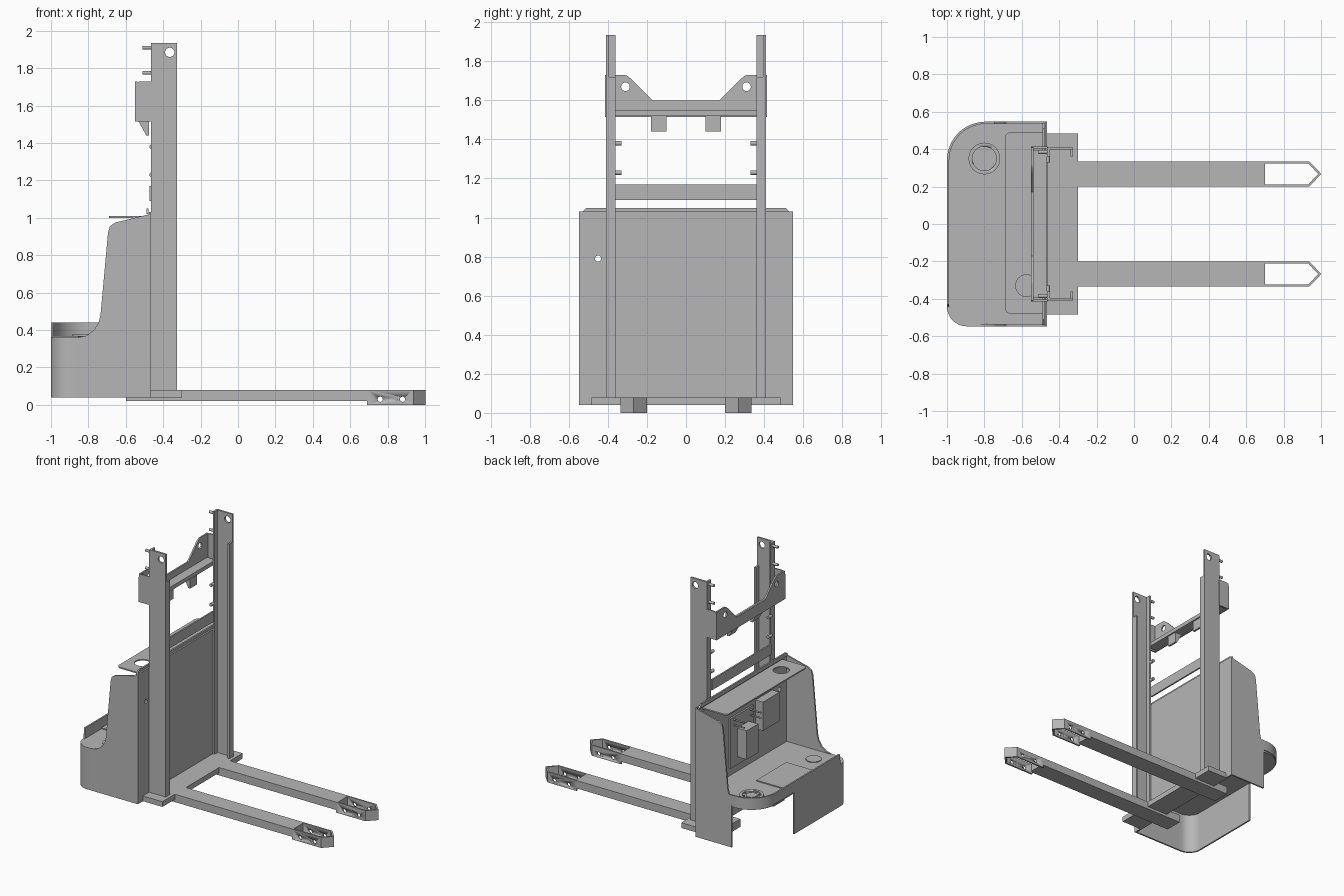
import bpy
import bmesh
from math import cos, sin, radians
from mathutils import Matrix, Vector

default_cube = bpy.data.objects.get("Cube")
if default_cube:
    bpy.data.objects.remove(default_cube, do_unlink=True)

# One bare-metal grey for every part
grey = bpy.data.materials.new("plain_grey")
grey.use_nodes = True
shade = (0.47, 0.47, 0.47, 1)
grey.diffuse_color = shade
grey.node_tree.nodes["Principled BSDF"].inputs["Base Color"].default_value = shade


def finish(bm, name, smooth=False):
    bmesh.ops.recalc_face_normals(bm, faces=bm.faces)
    mesh = bpy.data.meshes.new(name)
    bm.to_mesh(mesh)
    bm.free()
    mesh.materials.append(grey)
    part = bpy.data.objects.new(name, mesh)
    bpy.context.collection.objects.link(part)
    if smooth:
        smooth_part(part)
    return part


def smooth_part(part):
    bpy.ops.object.select_all(action="DESELECT")
    part.select_set(True)
    bpy.context.view_layer.objects.active = part
    bpy.ops.object.shade_smooth_by_angle(angle=radians(30))


def apply_modifiers(part):
    graph = bpy.context.evaluated_depsgraph_get()
    mesh = bpy.data.meshes.new_from_object(part.evaluated_get(graph))
    part.modifiers.clear()
    part.data = mesh


def box(name, xs, ys, zs):
    bm = bmesh.new()
    bmesh.ops.create_cube(bm, size=1)
    for v in bm.verts:
        v.co = Vector([(lo + hi) / 2 + c * (hi - lo) for c, (lo, hi) in zip(v.co, (xs, ys, zs))])
    return finish(bm, name)


def prism(name, outline, place, depth, smooth=False):
    """Extrude a flat outline; place maps (u, v) to the first face, depth is a vector."""
    bm = bmesh.new()
    face = bm.faces.new([bm.verts.new(place(u, v)) for u, v in outline])
    extruded = bmesh.ops.extrude_face_region(bm, geom=[face])["geom"]
    bmesh.ops.translate(bm, vec=depth, verts=[g for g in extruded if isinstance(g, bmesh.types.BMVert)])
    return finish(bm, name, smooth)


def rod(name, centre, radius, length, axis):
    bm = bmesh.new()
    turn = Vector((0, 0, 1)).rotation_difference(Vector(axis)).to_matrix().to_4x4()
    bmesh.ops.create_cone(bm, cap_ends=True, segments=24, radius1=radius, radius2=radius,
                          depth=length, matrix=Matrix.Translation(centre) @ turn)
    return finish(bm, name, True)


def drill(part, centre, radius, axis):
    cutter = rod("hole_cutter", centre, radius, 0.2, axis)
    cutter.hide_render = True
    cut = part.modifiers.new("hole", "BOOLEAN")
    cut.operation = "DIFFERENCE"
    cut.object = cutter
    bpy.context.view_layer.update()
    apply_modifiers(part)
    bpy.data.objects.remove(cutter, do_unlink=True)


def arc(cx, cy, radius, start, end, steps=12):
    angles = [radians(start + (end - start) * i / steps) for i in range(steps + 1)]
    return [(cx + radius * cos(a), cy + radius * sin(a)) for a in angles]


def sheet(name, path, bottom, top, thickness=0.012):
    """Standing sheet metal along a plan path, with a height rule for its top edge."""
    bm = bmesh.new()
    rows = [(bm.verts.new((x, y, bottom)), bm.verts.new((x, y, top(x, y)))) for x, y in path]
    for a, b in zip(rows, rows[1:]):
        bm.faces.new((a[0], b[0], b[1], a[1]))
    part = finish(bm, name)
    solid = part.modifiers.new("thickness", "SOLIDIFY")
    solid.thickness = thickness
    solid.offset = 0
    solid.use_even_offset = True
    bpy.context.view_layer.update()
    apply_modifiers(part)
    smooth_part(part)
    return part


X, Y, Z = (1, 0, 0), (0, 1, 0), (0, 0, 1)

# Sloping upper edge of the body sides
side_edge = [(-0.86, 0.36), (-0.81, 0.37), (-0.77, 0.4), (-0.745, 0.44), (-0.735, 0.48),
             (-0.695, 0.92), (-0.685, 0.955), (-0.655, 0.975), (-0.47, 1.02)]


def edge_height(x, y):
    rim = 0.44 if y > -0.44 else 0.36
    height = side_edge[0][1] if x < side_edge[0][0] else side_edge[-1][1]
    for (xa, za), (xb, zb) in zip(side_edge, side_edge[1:]):
        if xa <= x <= xb:
            height = za + (zb - za) * (x - xa) / (xb - xa)
    return max(rim, height)


# Body skin: full near side and end, panel on the step side, rim bridging the step well
half, end, well, floor_z = 0.541, -0.994, 0.12, 0.36
near_corner = arc(end + 0.1, -half + 0.1, 0.1, 270, 180)
step_corner = arc(end + 0.2, half - 0.2, 0.2, 90, 180)
near_path = [(x, -half) for x, z in reversed(side_edge)] + near_corner
sheet("body_side_and_end", near_path + [(end, -0.43), (end, well)], 0.04, edge_height)
sheet("step_side_panel", [(x, half) for x, z in side_edge if x > -0.78], 0.04, edge_height)
sheet("step_rim", [(-0.77, half)] + step_corner + [(end, well)], floor_z, edge_height)

# Deck, its raised centre cover and round fittings
deck = [(-0.47, -half)] + near_corner + step_corner[::-1] + [(-0.47, half)]
prism("deck", deck, lambda u, v: (u, v, floor_z - 0.012), (0, 0, 0.012))
box("deck_centre_cover", (end, -0.68), (-0.24, well), (floor_z, floor_z + 0.008))
rod("deck_cap", (-0.8, -0.4, floor_z), 0.055, 0.012, Z)
flange = rod("drive_flange", (-0.8, 0.35, floor_z), 0.085, 0.04, Z)
drill(flange, (-0.8, 0.35, floor_z + 0.11), 0.065, Z)
rod("drive_hub", (-0.8, 0.35, floor_z), 0.04, 0.03, Z)
for i in range(8):
    spot = arc(-0.8, 0.35, 0.052, i * 45, i * 45, 1)[0]
    rod("drive_bolt", (*spot, floor_z), 0.007, 0.03, Z)

# Bulkhead with its top lip
bulkhead = box("bulkhead", (-0.477, -0.465), (-0.547, 0.547), (0.04, 1.03))
drill(bulkhead, (-0.47, -0.45, 0.79), 0.016, X)
lip = [(-0.54, 1.02), (0.54, 1.02), (0.51, 1.05), (-0.51, 1.05)]
prism("bulkhead_lip", lip, lambda u, v: (-0.49, u, v), (0.012, 0, 0))

# Top shelf
shelf = arc(-0.66, -0.45, 0.03, 270, 180, 6) + arc(-0.66, 0.46, 0.03, 180, 90, 6)
shelf += [(-0.48, 0.49), (-0.48, -0.48)]
shelf_part = prism("top_shelf", shelf, lambda u, v: (u, v, 1), (0, 0, 0.01))
drill(shelf_part, (-0.575, -0.33, 1), 0.058, Z)

# Control equipment on the operator side of the bulkhead
box("equipment_plate", (-0.49, -0.477), (-0.12, 0.16), (0.42, 0.8))
box("controller", (-0.57, -0.49), (-0.06, 0.08), (0.48, 0.7))
box("relay_box", (-0.54, -0.477), (-0.36, -0.16), (0.6, 0.82))
for y in (-0.08, 0.12):
    for z in (0.74, 0.78):
        rod("equipment_stud", (-0.53, y, z), 0.006, 0.1, X)

# Base plate and cross bar
box("base_plate", (-0.47, -0.3), (-0.485, 0.485), (0.04, 0.08))
box("mast_cross_bar", (-0.472, -0.46), (-0.36, 0.36), (1.09, 1.17))


def span(side, near, far):
    return tuple(sorted((side * near, side * far)))


for side, label in ((-1, "right"), (1, "left")):
    # Mast channel: web, full-height flange and shorter flange
    web = box(label + "_mast_web", (-0.465, -0.325), span(side, 0.395, 0.41), (0.08, 1.935))
    drill(web, (-0.365, side * 0.4, 1.885), 0.025, Y)
    box(label + "_mast_body_flange", (-0.465, -0.45), span(side, 0.36, 0.395), (0.08, 1.935))
    box(label + "_mast_fork_flange", (-0.34, -0.325), span(side, 0.36, 0.395), (0.08, 1.72))
    for z in (1.775, 1.91):
        rod(label + "_mast_peg", (-0.485, side * 0.385, z), 0.01, 0.05, X)
    for z in (1.23, 1.38):
        rod(label + "_mast_pin", (-0.462, side * 0.35, z), 0.012, 0.04, Y)

    # Fork arm with its open pointed tip
    box(label + "_fork", (-0.6, 0.7), span(side, 0.2, 0.335), (0.02, 0.08))
    tip_path = [(0.69, 0.206), (0.935, 0.206), (0.993, 0.268), (0.935, 0.329), (0.69, 0.329)]
    tip = sheet(label + "_fork_tip", [(x, side * y) for x, y in tip_path], 0, lambda x, y: 0.08)
    for x in (0.76, 0.88):
        drill(tip, (x, side * 0.268, 0.03), 0.014, Y)

    # Bracket wing and hanging tab
    wing = arc(-0.52, 1.70, 0.03, 180, 90, 6) + [(-0.46, 1.73), (-0.46, 1.515), (-0.55, 1.515)]
    prism(label + "_bracket_wing", wing, lambda u, v: (u, side * 0.415, v), (0, -side * 0.01, 0))
    tab = [(-0.54, 1.53), (-0.49, 1.44), (-0.475, 1.44), (-0.475, 1.53)]
    prism(label + "_bracket_tab", tab, lambda u, v: (u, side * 0.1, v), (0, side * 0.08, 0))

# Upper bracket: shaped plate with two raised ears, and its shelf
ear = [(0.17, 1.6), (0.275, 1.705)] + arc(0.32, 1.69, 0.04, 135, 90, 4) + [(0.41, 1.73), (0.41, 1.515)]
profile = ear + [(-y, z) for y, z in reversed(ear)]
bracket = prism("upper_bracket", profile, lambda u, v: (-0.55, u, v), (0.012, 0, 0))
for y in (-0.31, 0.31):
    drill(bracket, (-0.545, y, 1.67), 0.022, X)
box("upper_bracket_shelf", (-0.55, -0.465), (-0.395, 0.395), (1.52, 1.55))
